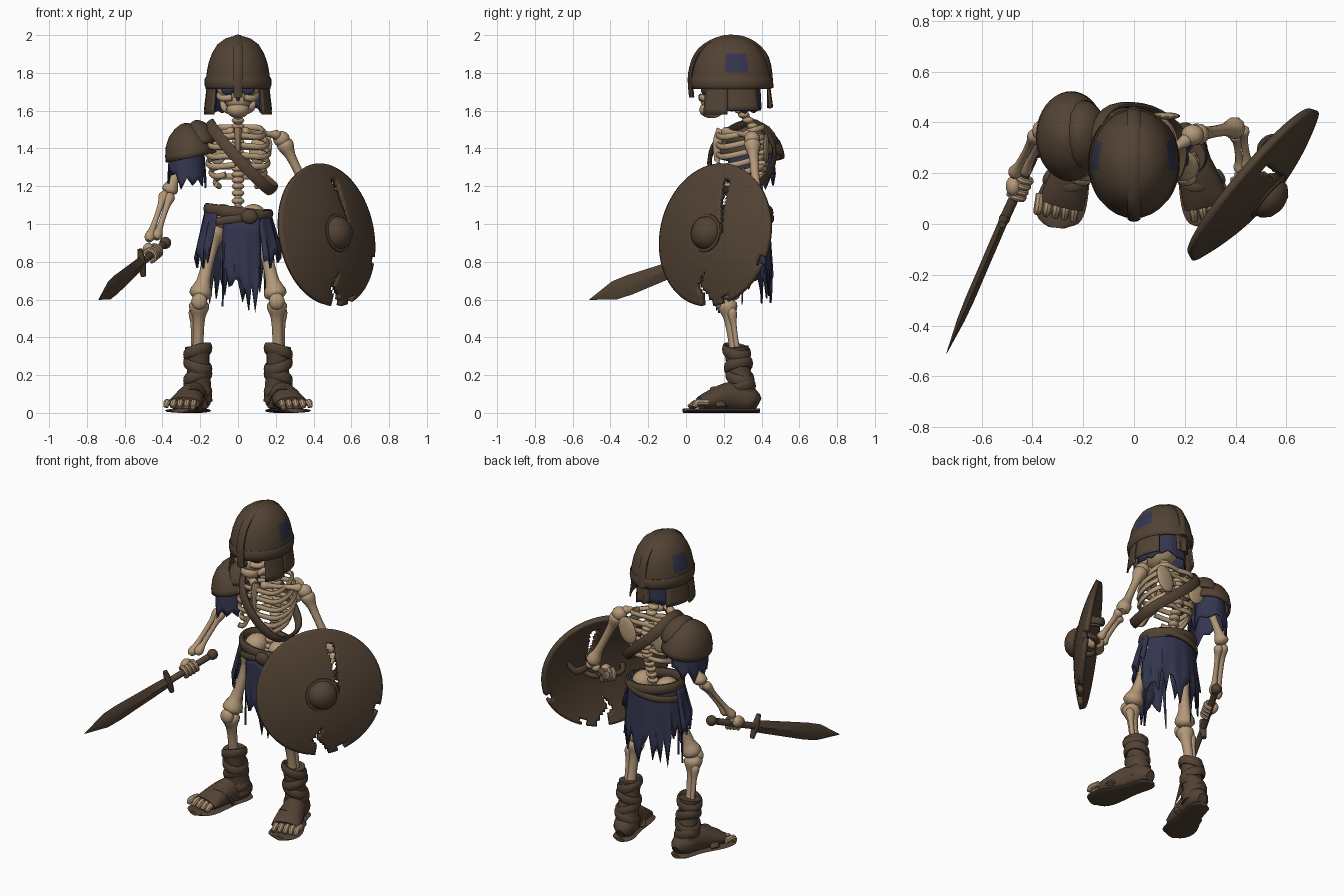
import bpy, bmesh, random
from math import sin, cos, pi
from mathutils import Vector, Matrix, Euler

random.seed(4)
if "Cube" in bpy.data.objects:
    bpy.data.objects.remove(bpy.data.objects["Cube"])
made = []


def material(name, color):
    m = bpy.data.materials.new(name)
    m.diffuse_color = (*color, 1)
    m.use_nodes = True
    m.node_tree.nodes["Principled BSDF"].inputs["Base Color"].default_value = (*color, 1)
    return m


LEATHER = material("dark brown leather", (.085, .055, .034))
BONE = material("old bone", (.45, .315, .19))
CLOTH = material("navy cloth", (.034, .036, .078))


def finish(name, bm, mats, thick=0):
    bmesh.ops.recalc_face_normals(bm, faces=bm.faces)
    me = bpy.data.meshes.new(name)
    bm.to_mesh(me)
    bm.free()
    for m in mats:
        me.materials.append(m)
    ob = bpy.data.objects.new(name, me)
    bpy.context.collection.objects.link(ob)
    if thick:
        mod = ob.modifiers.new("thickness", 'SOLIDIFY')
        mod.thickness, mod.offset = thick, 0
    made.append(ob)
    return ob


def spline(pts, steps, closed):
    n, out = len(pts), []
    get = lambda i: pts[i % n] if closed else pts[max(0, min(n - 1, i))]
    for i in range(n if closed else n - 1):
        p, q, r, s = (get(i + k) for k in (-1, 0, 1, 2))
        for k in range(steps):
            t = k / steps
            out.append(q + (r - p) * t / 2 + (p - q * 2.5 + r * 2 - s / 2) * t * t
                       + (q * 3 - r * 3 + s - p) * t ** 3 / 2)
    return out if closed else out + [pts[-1]]


def tube(name, pts, radii, mat, ref=(0, 0, 1), n=10, steps=4, closed=False):
    """Sweep an ellipse along a path; each radius is a number or (depth, width)."""
    if not isinstance(radii, list):
        radii = [radii] * len(pts)
    pairs = [r if isinstance(r, tuple) else (r, r) for r in radii]
    path = spline([Vector((*p, *r)) for p, r in zip(pts, pairs)], steps, closed)
    bm, rings, m = bmesh.new(), [], len(path)
    for i, p in enumerate(path):
        nxt = path[(i + 1) % m if closed else min(i + 1, m - 1)]
        prv = path[i - 1 if closed else max(i - 1, 0)]
        t = Vector((nxt - prv)[:3]).normalized()
        a = t.cross(Vector(ref))
        a = a.normalized() if a.length > .01 else t.orthogonal().normalized()
        b = a.cross(t)
        rings.append([bm.verts.new(Vector(p[:3]) + a * p[3] * cos(k * 2 * pi / n)
                                   + b * p[4] * sin(k * 2 * pi / n)) for k in range(n)])
    for i in range(m if closed else m - 1):
        r, s = rings[i], rings[(i + 1) % m]
        for k in range(n):
            bm.faces.new((r[k], r[(k + 1) % n], s[(k + 1) % n], s[k]))
    if not closed:
        bm.faces.new(rings[0])
        bm.faces.new(rings[-1])
    return finish(name, bm, [mat])


def bone(name, a, b, r):
    a, b = Vector(a), Vector(b)
    shape = [(0, .8), (.06, 1.6), (.14, 1.5), (.25, 1), (.5, .85), (.75, 1), (.86, 1.5), (.94, 1.6), (1, .8)]
    tube(name, [a.lerp(b, t) for t, _ in shape], [r * k for _, k in shape], BONE, ref=(0, 1, .1), steps=2)


def ball(name, loc, scale, mat, rot=(0, 0, 0)):
    bm = bmesh.new()
    bmesh.ops.create_uvsphere(bm, u_segments=18, v_segments=12, radius=1,
                              matrix=Matrix.LocRotScale(Vector(loc), Euler(rot), Vector(scale)))
    return finish(name, bm, [mat])


def lathe(name, profile, mats, matrix, n=40, thick=.015, drop=None, paint=None):
    bm = bmesh.new()
    rings = [[bm.verts.new((r * cos(k * 2 * pi / n), r * sin(k * 2 * pi / n), z)) for k in range(n)]
             for r, z in profile]
    for r, s in zip(rings, rings[1:]):
        for k in range(n):
            bm.faces.new((r[k], r[(k + 1) % n], s[(k + 1) % n], s[k]))
    bmesh.ops.remove_doubles(bm, verts=bm.verts, dist=.0005)
    if drop:
        bad = [f for f in bm.faces if drop(f.calc_center_median())]
        bmesh.ops.delete(bm, geom=bad, context='FACES')
    bm.transform(matrix)
    for f in bm.faces:
        if paint and paint(f.calc_center_median()):
            f.material_index = 1
    return finish(name, bm, mats, thick)


def loop(name, c, rx, ry, size, mat, tilt=0, pitch=0):
    pts = [(c[0] + rx * cos(a), c[1] + ry * sin(a), c[2] + tilt * cos(a) + pitch * sin(a))
           for a in (k * pi / 8 for k in range(16))]
    tube(name, pts, size, mat, steps=2, closed=True)


def rag(name, c, rx, ry, a0, a1, top, bottom, flare, cols=18, ragged=.4, mat=CLOTH, rows=5):
    """Hanging curved sheet with a torn lower edge."""
    bm, grid = bmesh.new(), []
    for i in range(cols + 1):
        a = a0 + (a1 - a0) * i / cols
        drop = (top - bottom) * (1 - ragged * random.random() - ragged * .4 * (i % 2))
        wave = .05 * sin(i * 1.9) if ragged else 0
        grid.append([bm.verts.new((c[0] + rx * k * cos(a), c[1] + ry * k * sin(a), top - drop * j / rows))
                     for j in range(rows + 1) for k in [1 + (flare + wave) * j / rows]])
    for p, q in zip(grid, grid[1:]):
        for j in range(rows):
            bm.faces.new((p[j], q[j], q[j + 1], p[j + 1]))
    return finish(name, bm, [mat], .01)


def fist(name, p, axis, r):
    p, axis = Vector(p), Vector(axis).normalized()
    u = axis.cross(Vector((0, 0, 1))).normalized()
    v = u.cross(axis)
    for k in range(4):
        c = p + axis * (k - 1.5) * .025
        arc = [c + (u * cos(a) + v * sin(a)) * r for a in (.5, 1.5, 2.6, 3.6, 4.7)]
        tube(f"{name}_finger_{k}", arc, .013, BONE, ref=axis, n=8)
    ball(name + "_palm", p + (u + v) * r * .7, (.03, .04, .035), BONE)


# Skull and hood
ball("cranium", (0, .22, 1.74), (.115, .14, .14), BONE)
ball("upper_jaw", (0, .14, 1.66), (.07, .065, .06), BONE)
ball("lower_jaw", (0, .135, 1.605), (.062, .065, .045), BONE)
ball("nose_hole", (0, .077, 1.67), (.012, .012, .02), CLOTH)
for s, side in ((1, "left"), (-1, "right")):
    ball(side + "_eye_socket", (s * .052, .098, 1.715), (.038, .02, .032), CLOTH, (0, s * .3, 0))
    tube(side + "_cheekbone", [(s * .03, .085, 1.67), (s * .08, .11, 1.665), (s * .1, .2, 1.68)], .018, BONE)
    tube(side + "_jaw_branch", [(s * .05, .12, 1.6), (s * .075, .18, 1.62), (s * .08, .22, 1.69)], .018, BONE)
rag("hood", (0, .25), .13, .14, -.5, pi + .5, 1.78, 1.58, .04, ragged=.2)

# Helmet with crest, brow band and hanging guards
dome = [(1.03, 1.715), (1.02, 1.76), (.99, 1.8), (.93, 1.85), (.82, 1.9), (.65, 1.945), (.4, 1.975), (.2, 1.985), (0, 1.988)]
lathe("helmet_dome", dome, [LEATHER, CLOTH],
      Matrix.Translation((0, .24, 0)) @ Matrix.Diagonal((.16, .2, 1, 1)),
      paint=lambda p: 1.8 < p.z < 1.88 and abs(p.x) > .1 and .2 < p.y < .32)
loop("helmet_band", (0, .24, 1.75), .168, .208, (.01, .03), LEATHER)
tube("helmet_crest", [(0, .03, 1.67), (0, .025, 1.8), (0, .075, 1.92), (0, .2, 1.985), (0, .33, 1.97),
                      (0, .425, 1.88), (0, .45, 1.72)], (.014, .026), LEATHER, ref=(1, 0, 0))
for s, side in ((0, "left"), (pi, "right")):
    for part, a0, a1, low in (("cheek_guard", -.75, -.1, 1.58), ("neck_guard", -.1, .75, 1.6)):
        k = -1 if s else 1
        rag(f"{side}_{part}", (0, .24), .16, .195, s + a0 * k, s + a1 * k, 1.74, low, .1, 6, 0, LEATHER)
rag("rear_guard", (0, .24), .16, .2, 1.3, 1.84, 1.74, 1.61, .04, 6, .1, LEATHER)

# Spine and rib cage
column = spline([Vector(p) for p in ((0, .32, 1.02), (0, .37, 1.2), (0, .41, 1.35), (0, .37, 1.49), (0, .27, 1.62))], 5, False)
for i, p in enumerate(column):
    ball(f"vertebra_{i}", p, (.034, .03, .019), BONE)
tube("spinal_cord", column, .02, BONE, steps=1, ref=(1, 0, 0))
tube("breastbone", [(0, .19, 1.5), (0, .165, 1.43), (0, .165, 1.33)], [(.02, .03), (.016, .024), (.012, .015)], BONE, ref=(0, 1, 0))
for s, side in ((1, "left"), (-1, "right")):
    for i in range(6):
        z, w, end = 1.48 - .052 * i, .115 + .05 * sin(.5 + i * .5), .015 + .05 * max(0, i - 3)
        tube(f"{side}_rib_{i}", [(0, .4, z + .03), (s * w * .75, .4, z + .03), (s * w, .3, z),
                                 (s * w * .8, .2, z - .02), (s * end, .17, z - .01)], (.012, .016), BONE)
    bone(side + "_collarbone", (s * .02, .2, 1.49), (s * .22, .34, 1.47), .016)
    ball(side + "_shoulder_blade", (s * .12, .425, 1.4), (.06, .015, .085), BONE, (0, s * .3, 0))
    ball(side + "_shoulder_joint", (s * .23, .35, 1.45), (.045, .042, .042), BONE)
    ball(side + "_hip_bone", (s * .085, .31, 1.04), (.07, .075, .065), BONE, (0, s * .5, 0))

# Leather straps and belts
tube("chest_strap", [(-.13, .24, 1.5), (-.05, .14, 1.4), (.08, .13, 1.26), (.17, .2, 1.18), (.18, .36, 1.2),
                     (.06, .455, 1.3), (-.08, .46, 1.43), (-.15, .37, 1.53)],
     (.012, .032), LEATHER, ref=(.7, 0, .7), closed=True)
loop("waist_belt", (0, .31, 1.06), .165, .135, (.018, .032), LEATHER, tilt=-.02)
loop("slung_belt", (0, .31, 1.03), .175, .145, (.012, .022), LEATHER, tilt=.025)
ball("belt_pouch", (.06, .16, 1.04), (.045, .025, .04), LEATHER)

# Torn waist cloth
rag("rear_cloth", (0, .31), .165, .125, -.1, pi + .1, 1.08, .57, .15, 26)
rag("front_cloth", (.02, .31), .16, .14, -pi / 2 - .65, -pi / 2 + .65, 1.04, .5, .05, 12)
rag("left_hip_cloth", (0, .31), .17, .14, -.9, .2, 1.06, .76, .3, 9)
rag("right_hip_cloth", (0, .31), .17, .14, pi - .2, pi + .9, 1.08, .76, .3, 9)

# Legs and wrapped boots
for s, side in ((1, "left"), (-1, "right")):
    P = lambda x, y, z: (s * x, y, z)
    bone(side + "_thigh_bone", P(.115, .31, .99), P(.205, .22, .6), .037)
    ball(side + "_kneecap", P(.205, .18, .59), (.042, .03, .045), BONE)
    bone(side + "_shin_bone", P(.205, .215, .6), P(.215, .28, .2), .033)
    bone(side + "_calf_bone", P(.235, .24, .56), P(.235, .29, .2), .016)
    tube(side + "_boot_shaft", [P(.21, .3, .06), P(.21, .295, .15), P(.21, .275, .25), P(.215, .265, .35)],
         [.075, .067, .06, .066], LEATHER, ref=(0, 1, 0), n=16)
    for i, z in enumerate((.13, .19, .25, .325)):
        loop(f"{side}_boot_wrap_{i}", P(.213, .31 - z * .13, z), .064, .064, (.013, .028), LEATHER,
             tilt=.018 * (-1) ** i * s, pitch=.012 * (-1) ** i)
    tube(side + "_boot_foot", [P(.2, .385, .05), P(.205, .34, .07), P(.235, .24, .085), P(.27, .13, .065), P(.285, .075, .05)],
         [(.03, .03), (.066, .065), (.07, .08), (.085, .055), (.088, .035)], LEATHER, n=16)
    tube(side + "_instep_strap", [P(.18, .2, .03), P(.22, .16, .12), P(.28, .16, .115), P(.345, .19, .03)],
         (.03, .012), LEATHER)
    tube(side + "_sole", [P(.2, .39, .012), P(.205, .35, .012), P(.235, .24, .012), P(.28, .1, .012), P(.3, .02, .012), P(.305, -.015, .012)],
         [(.03, .012), (.065, .012), (.07, .012), (.098, .012), (.085, .012), (.03, .012)], LEATHER, n=12)
    for i in range(5):
        x = .225 + .036 * i
        tube(f"{side}_toe_{i}", [P(x, .12, .055), P(x + .008, .06, .055), P(x + .014, .015 + .008 * i, .03)],
             [.017, .018, .013], BONE, n=8)

# Right shoulder guard and torn sleeve
cap = [(1, -.08), (.98, .1), (.88, .4), (.68, .68), (.4, .88), (.15, .98), (0, 1)]
for name, loc, size in (("shoulder_guard", (-.25, .345, 1.365), (.13, .17, .165)),
                        ("shoulder_guard_plate", (-.2, .35, 1.43), (.085, .13, .115))):
    lathe(name, cap, [LEATHER], Matrix.LocRotScale(Vector(loc), Euler((0, -.2, 0)), Vector(size)))
rag("torn_sleeve", (-.27, .345), .085, .11, 0, 2 * pi, 1.42, 1.18, .15, 20)

# Arms
bone("right_upper_arm", (-.25, .35, 1.44), (-.37, .37, 1.16), .026)
bone("right_forearm_outer", (-.385, .36, 1.17), (-.475, .19, .91), .017)
bone("right_forearm_inner", (-.355, .35, 1.16), (-.435, .2, .92), .017)
bone("left_upper_arm", (.235, .35, 1.45), (.41, .38, 1.09), .027)
bone("left_forearm_outer", (.425, .38, 1.09), (.45, .22, .96), .017)
bone("left_forearm_inner", (.4, .36, 1.07), (.42, .21, .94), .017)

# Sword
tip, hilt, pommel = Vector((-.738, -.51, .6)), Vector((-.51, .02, .795)), Vector((-.385, .29, .9))
axis = (tip - hilt).normalized()
edge = axis.cross(Vector((0, 0, 1))).normalized().cross(axis)
tube("sword_blade", [hilt.lerp(tip, t) for t in (0, .1, .6, .75, 1)],
     [(.018, .036), (.018, .04), (.018, .053), (.015, .05), (.001, .002)], LEATHER, n=4, steps=1)
tube("sword_guard", [hilt - edge * .075, hilt, hilt + edge * .075], [.014, .022, .014], LEATHER, ref=axis)
tube("sword_grip", [hilt, hilt.lerp(pommel, .9)], .02, LEATHER)
ball("sword_pommel", pommel, (.032, .032, .032), LEATHER)
fist("right_hand", hilt.lerp(pommel, .47), axis, .032)

# Split round shield
n = Vector((.755, -.64, .15)).normalized()
v = (Vector((0, 0, 1)) - n * n.z).normalized()
u = v.cross(n)
frame = Matrix((u, v, n)).transposed().to_4x4()
frame.translation = (.465, .16, .94)
R = .378


def broken(p):
    top_split = 0 < p.y < .29 and abs(p.x - .1 + p.y * .1) < .004 + p.y * .07
    low_split = p.y < -.14 and abs(p.x + .02 + .02 * sin(p.y * 40)) < -.04 - p.y * .2
    nicks = p.length > R * .9 and (abs(p.y + .17 - p.x * .1) < .02 and p.x > 0 or abs(p.x - .12) < .02 and p.y < 0)
    return top_split or low_split or nicks


rings = [R * (1 - k / 24) for k in range(25)]
lathe("shield_board", [(r, .075 * (1 - (r / R) ** 2)) for r in rings], [LEATHER], frame, 120, .03, drop=broken)
lathe("shield_boss", [(.1, 0), (.095, .02), (.082, .022), (.075, .045), (.05, .07), (.02, .08), (0, .082)], [LEATHER],
      frame @ Matrix.Translation((0, 0, .065)), 32)
W = lambda x, y, z: frame @ Vector((x, y, z))
tube("shield_grip", [W(-.12, 0, .05), W(-.08, 0, -.03), W(.08, 0, -.03), W(.12, 0, .05)], .016, LEATHER)
tube("shield_arm_strap", [W(.1, .09, .05), W(.12, .09, -.05), W(.19, .06, -.05), W(.21, .05, .04)], (.012, .025), LEATHER)
fist("left_hand", W(0, 0, -.035), u, .032)

# Smooth shading with crisp edges
bpy.ops.object.select_all(action='DESELECT')
for ob in made:
    ob.select_set(True)
bpy.context.view_layer.objects.active = made[0]
bpy.ops.object.shade_smooth_by_angle(angle=.7)
